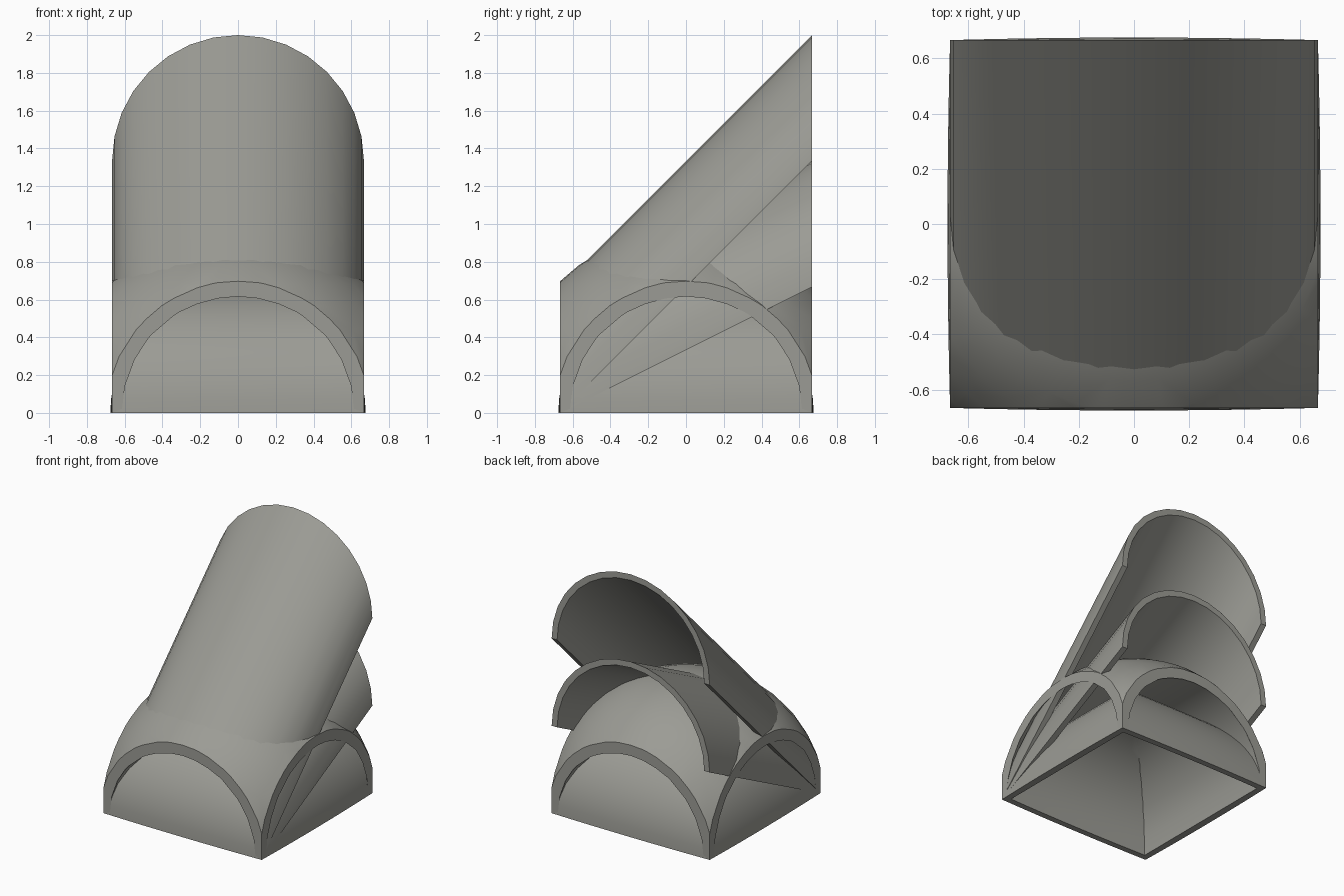
import bpy, bmesh, math

if "Cube" in bpy.data.objects:
    bpy.data.objects.remove(bpy.data.objects["Cube"])

H = 0.6667      # half width of the square plan, and arch radius
T = 0.046       # shell thickness

stone = bpy.data.materials.new("warm grey")
stone.diffuse_color = (0.33, 0.33, 0.30, 1)
stone.use_nodes = True
stone.node_tree.nodes["Principled BSDF"].inputs["Base Color"].default_value = stone.diffuse_color


def add_object(name, bm):
    bmesh.ops.recalc_face_normals(bm, faces=bm.faces)
    me = bpy.data.meshes.new(name)
    bm.to_mesh(me)
    bm.free()
    ob = bpy.data.objects.new(name, me)
    bpy.context.collection.objects.link(ob)
    me.materials.append(stone)
    return ob


def smooth(ob):
    bpy.ops.object.select_all(action='DESELECT')
    ob.select_set(True)
    bpy.context.view_layer.objects.active = ob
    bpy.ops.object.shade_smooth_by_angle(angle=math.radians(30))


def barrel(name, rise, n=16):
    """Half-round shell running front to back, sheared upward by rise."""
    bm = bmesh.new()
    rings = []
    for y, z0 in ((-H, 0), (H, rise)):
        for r in (H, H - T):
            rings.append([bm.verts.new((r * math.cos(math.pi * i / n), y,
                                        z0 + r * math.sin(math.pi * i / n)))
                          for i in range(n + 1)])
    fo, fi, bo, bi = rings
    for a, b in ((fo, bo), (bo, bi), (bi, fi), (fi, fo)):
        for i in range(n):
            bm.faces.new((a[i], a[i + 1], b[i + 1], b[i]))
    for i in (0, n):
        bm.faces.new((fo[i], bo[i], bi[i], fi[i]))
    smooth(add_object(name, bm))


def ball(name, r):
    bm = bmesh.new()
    bmesh.ops.create_uvsphere(bm, u_segments=40, v_segments=20, radius=r)
    return add_object(name, bm)


def boolean(ob, cutter, op):
    mod = ob.modifiers.new("cut", 'BOOLEAN')
    mod.operation, mod.solver, mod.object = op, 'EXACT', cutter
    bpy.context.view_layer.objects.active = ob
    bpy.ops.object.modifier_apply(modifier=mod.name)
    bpy.data.objects.remove(cutter)


# Three barrel vaults: level, half slope and full slope
for name, rise in (("level_barrel", 0), ("half_slope_barrel", H),
                   ("full_slope_barrel", 2 * H)):
    barrel(name, rise)

# Sail dome: spherical shell trimmed by the square plan
dome = ball("sail_dome", 0.966)
boolean(dome, ball("inner_cutter", 0.910), 'DIFFERENCE')
bm = bmesh.new()
bmesh.ops.create_cube(bm, size=2)
for v in bm.verts:
    v.co.x *= H
    v.co.y *= H
    v.co.z = 1.2 if v.co.z > 0 else 0
boolean(dome, add_object("plan_cutter", bm), 'INTERSECT')
smooth(dome)

# Cloister vault: square rings shrinking along a quarter circle,
# with a slight outward bow along the sides
bm = bmesh.new()
LEVELS, SIDE = 14, 8


def vault_skin(r):
    rings = []
    for k in range(LEVELS):
        a = math.pi / 2 * k / LEVELS
        w, z = r * math.cos(a), r * math.sin(a)
        ring = []
        for q in range(4):
            c, s = (1, 0, -1, 0)[q], (0, 1, 0, -1)[q]
            for i in range(SIDE):
                t = 2 * i / SIDE - 1
                x, y = w * (1 + 0.014 * (1 - t * t)), w * t
                ring.append(bm.verts.new((c * x - s * y, s * x + c * y, z)))
        rings.append(ring)
    n = len(rings[0])
    for lo, hi in zip(rings, rings[1:]):
        for i in range(n):
            j = (i + 1) % n
            bm.faces.new((lo[i], lo[j], hi[j], hi[i]))
    tip = bm.verts.new((0, 0, r))
    for i in range(n):
        bm.faces.new((rings[-1][i], rings[-1][(i + 1) % n], tip))
    return rings[0]


outer, inner = vault_skin(H), vault_skin(H - T)
for i in range(len(outer)):
    j = (i + 1) % len(outer)
    bm.faces.new((outer[i], outer[j], inner[j], inner[i]))
smooth(add_object("cloister_vault", bm))
